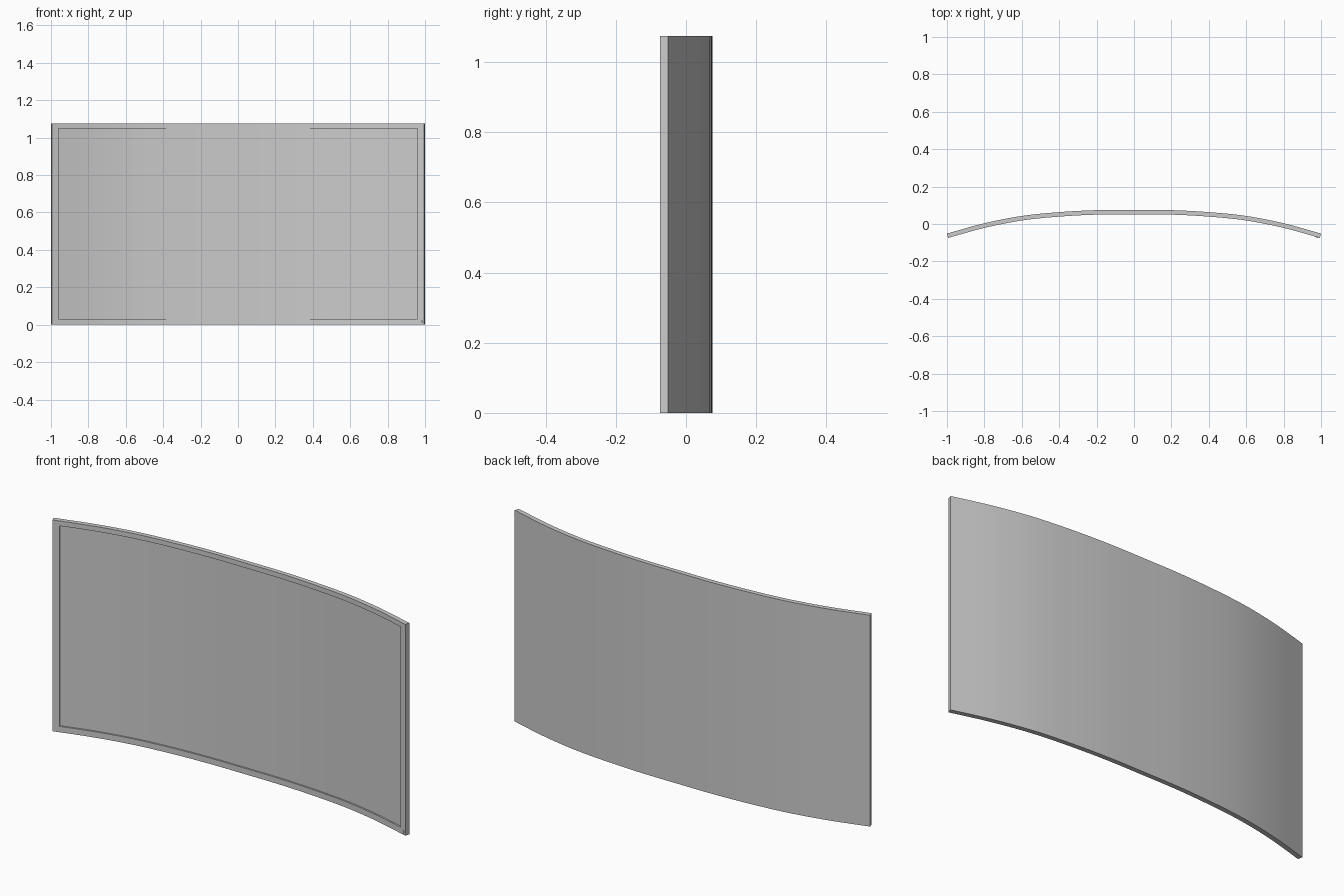
import bpy, bmesh, math
from mathutils import Vector, Matrix

if "Cube" in bpy.data.objects:
    bpy.data.objects.remove(bpy.data.objects["Cube"])

T, H = 0.024, 1.075          # panel thickness and height
EDGE, LOW, HIGH = 0.966, 0.03, 1.05   # screen opening
RECESS = 0.008
BACK = [(0, .075), (.2, .074), (.4, .0635), (.6, .043), (.8, .004), (1, -.051)]


def back_y(x):
    """Smooth curve through the plan profile of the back face."""
    ys = [p[1] for p in BACK]
    ys = [ys[1]] + ys + [2 * ys[-1] - ys[-2]]
    u = min(abs(x), 1) / 0.2
    i = min(int(u), 4)
    t = u - i
    a, b, c, d = ys[i:i + 4]
    return b + .5 * t * (c - a + t * (2*a - 5*b + 4*c - d + t * (3*(b - c) + d - a)))


def frame_at(x):
    """Back point and the unit direction pointing to the front."""
    e = 0.01
    x0, x1 = max(x - e, -1), min(x + e, 1)
    slope = (back_y(x1) - back_y(x0)) / (x1 - x0)
    return Vector((x, back_y(x), 0)), Vector((slope, -1, 0)).normalized()


def finish(bm, name):
    bmesh.ops.remove_doubles(bm, verts=bm.verts, dist=1e-5)
    bmesh.ops.recalc_face_normals(bm, faces=bm.faces)
    me = bpy.data.meshes.new(name)
    bm.to_mesh(me)
    bm.free()
    ob = bpy.data.objects.new(name, me)
    bpy.context.collection.objects.link(ob)
    bpy.context.view_layer.objects.active = ob
    ob.select_set(True)
    bpy.ops.object.shade_smooth_by_angle(angle=math.radians(30))
    ob.select_set(False)


# curved screen: section with recessed front, lofted along the arc
N = 40
stations = [(-1, 0), (-EDGE, 0)]
stations += [(-EDGE + 2 * EDGE * i / N, RECESS) for i in range(N + 1)]
stations += [(EDGE, 0), (1, 0)]
bm = bmesh.new()
rings = []
for x, d in stations:
    p, n = frame_at(x)
    section = [(0, 0), (0, H), (T, H), (T, HIGH), (T - d, HIGH),
               (T - d, LOW), (T, LOW), (T, 0)]
    rings.append([bm.verts.new(p + n * o + Vector((0, 0, z))) for o, z in section])
for a, b in zip(rings, rings[1:]):
    for i in range(8):
        j = (i + 1) % 8
        bm.faces.new((a[i], a[j], b[j], b[i]))
for r in (rings[0], rings[-1]):
    bm.faces.new(r)
finish(bm, "curved_screen")

# small power button on the lower right bezel
bm = bmesh.new()
p, n = frame_at(0.984)
rot = n.to_track_quat('Z', 'Y').to_matrix().to_4x4()
pos = Matrix.Translation(p + n * (T + 0.0005) + Vector((0, 0, 0.015)))
bmesh.ops.create_cone(bm, cap_ends=True, segments=16, radius1=.009, radius2=.008,
                      depth=.004, matrix=pos @ rot)
finish(bm, "power_button")
